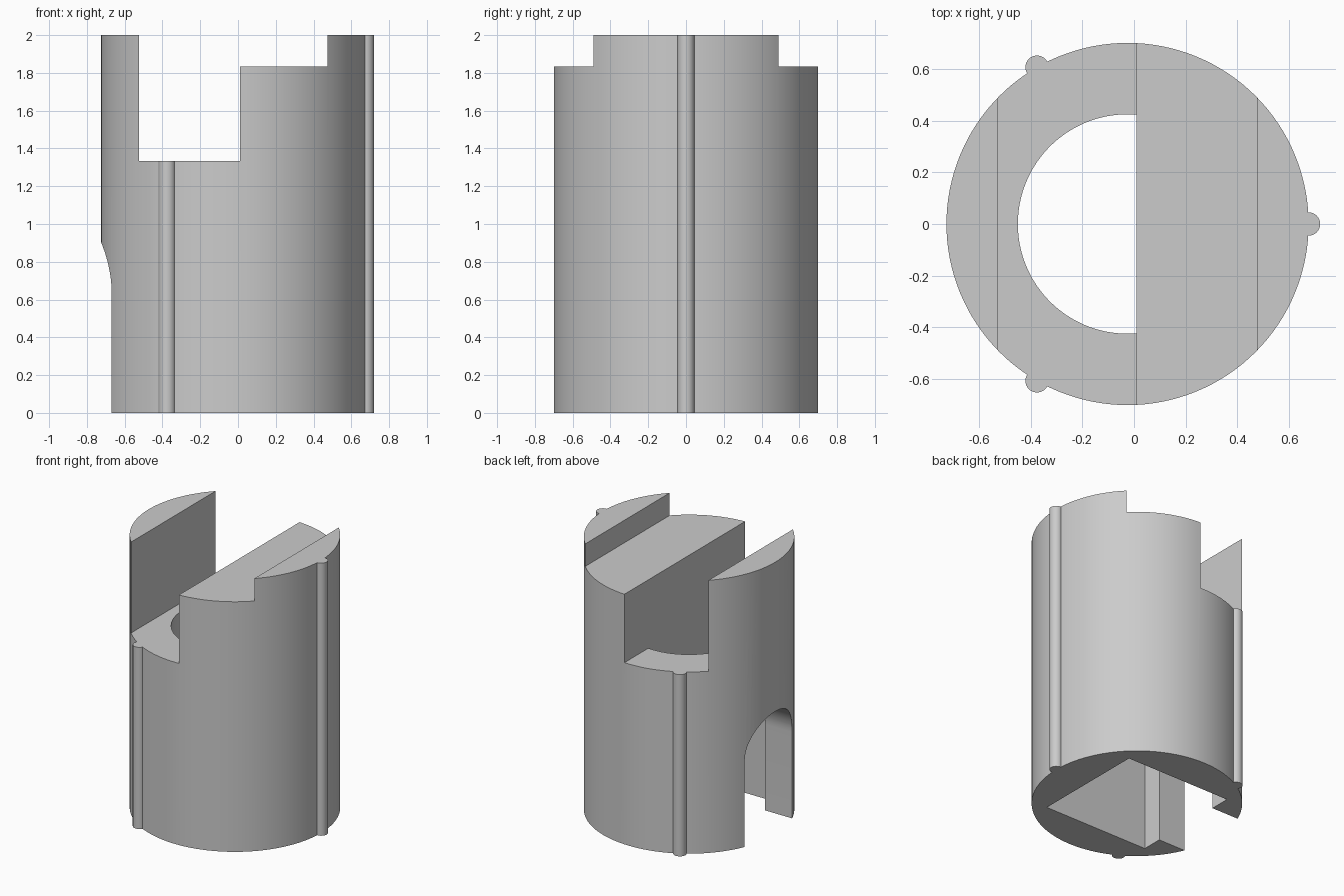
import bpy, math

if "Cube" in bpy.data.objects:
    bpy.data.objects.remove(bpy.data.objects["Cube"])

CX = -0.025          # axis of the round body
R = 0.70             # body radius
HEIGHT = 2.0
SQUARE = 0.425       # half width of the lower square cavity
CEILING = 0.91       # height of the cavity ceiling


def prism(name, outline, low, high, axis="z"):
    """Extrude a 2D outline along z (outline is x, y) or along x (outline is y, z)."""
    def place(p, t):
        return (p[0], p[1], t) if axis == "z" else (t, p[0], p[1])
    n = len(outline)
    verts = [place(p, low) for p in outline] + [place(p, high) for p in outline]
    faces = [tuple(reversed(range(n))), tuple(range(n, 2 * n))]
    faces += [(i, (i + 1) % n, n + (i + 1) % n, n + i) for i in range(n)]
    mesh = bpy.data.meshes.new(name)
    mesh.from_pydata(verts, [], faces)
    obj = bpy.data.objects.new(name, mesh)
    bpy.context.collection.objects.link(obj)
    return obj


def arc(cx, cy, r, start, end, n, closed=False):
    steps = n if closed else n - 1
    return [(cx + r * math.cos(math.radians(start + (end - start) * i / steps)),
             cy + r * math.sin(math.radians(start + (end - start) * i / steps)))
            for i in range(n)]


def rect(x0, x1, y0, y1):
    return [(x0, y0), (x1, y0), (x1, y1), (x0, y1)]


def combine(target, tool, operation):
    mod = target.modifiers.new(operation, "BOOLEAN")
    mod.operation, mod.solver, mod.object = operation, "EXACT", tool
    bpy.context.view_layer.objects.active = target
    bpy.ops.object.modifier_apply(modifier=mod.name)
    bpy.data.objects.remove(tool)


# Round body with three locating ribs
body = prism("holder_body", arc(CX, 0, R, 0, 360, 128, True), 0, HEIGHT)
for a in (0, 120, 240):
    t = math.radians(a)
    rib = prism("rib", arc(CX + R * math.cos(t), R * math.sin(t), 0.045, 0, 360, 32, True),
                0, HEIGHT)
    combine(body, rib, "UNION")

# Deep slot and shallow step across the top
combine(body, prism("slot_cutter", rect(-0.525, 0.01, -1, 1), 1.333, 2.3), "DIFFERENCE")
combine(body, prism("step_cutter", rect(-0.1, 0.475, -1, 1), 1.835, 2.3), "DIFFERENCE")

# Square cavity in the underside
combine(body, prism("cavity_cutter", rect(CX - SQUARE, CX + SQUARE, -SQUARE, SQUARE),
                    -0.2, CEILING), "DIFFERENCE")

# Half-round opening joining the slot to the cavity
half = math.degrees(math.acos(0.035 / 0.424))
combine(body, prism("opening_cutter", arc(CX, 0, 0.424, half, 360 - half, 64),
                    0.88, 1.4), "DIFFERENCE")

# Arched doorway through the left wall
arch = [(-0.275, -0.2), (0.275, -0.2)] + arc(0, 0.63, 0.275, 0, 180, 33)
combine(body, prism("arch_cutter", arch, -1.0, -0.2, axis="x"), "DIFFERENCE")

# Single grey finish, smooth curves with crisp edges
grey = bpy.data.materials.new("light_grey")
grey.diffuse_color = (0.6, 0.6, 0.6, 1)
grey.use_nodes = True
grey.node_tree.nodes["Principled BSDF"].inputs["Base Color"].default_value = grey.diffuse_color
body.data.materials.clear()
body.data.materials.append(grey)
for p in body.data.polygons:
    p.material_index = 0
bpy.context.view_layer.objects.active = body
body.select_set(True)
bpy.ops.object.shade_smooth_by_angle(angle=math.radians(30))
